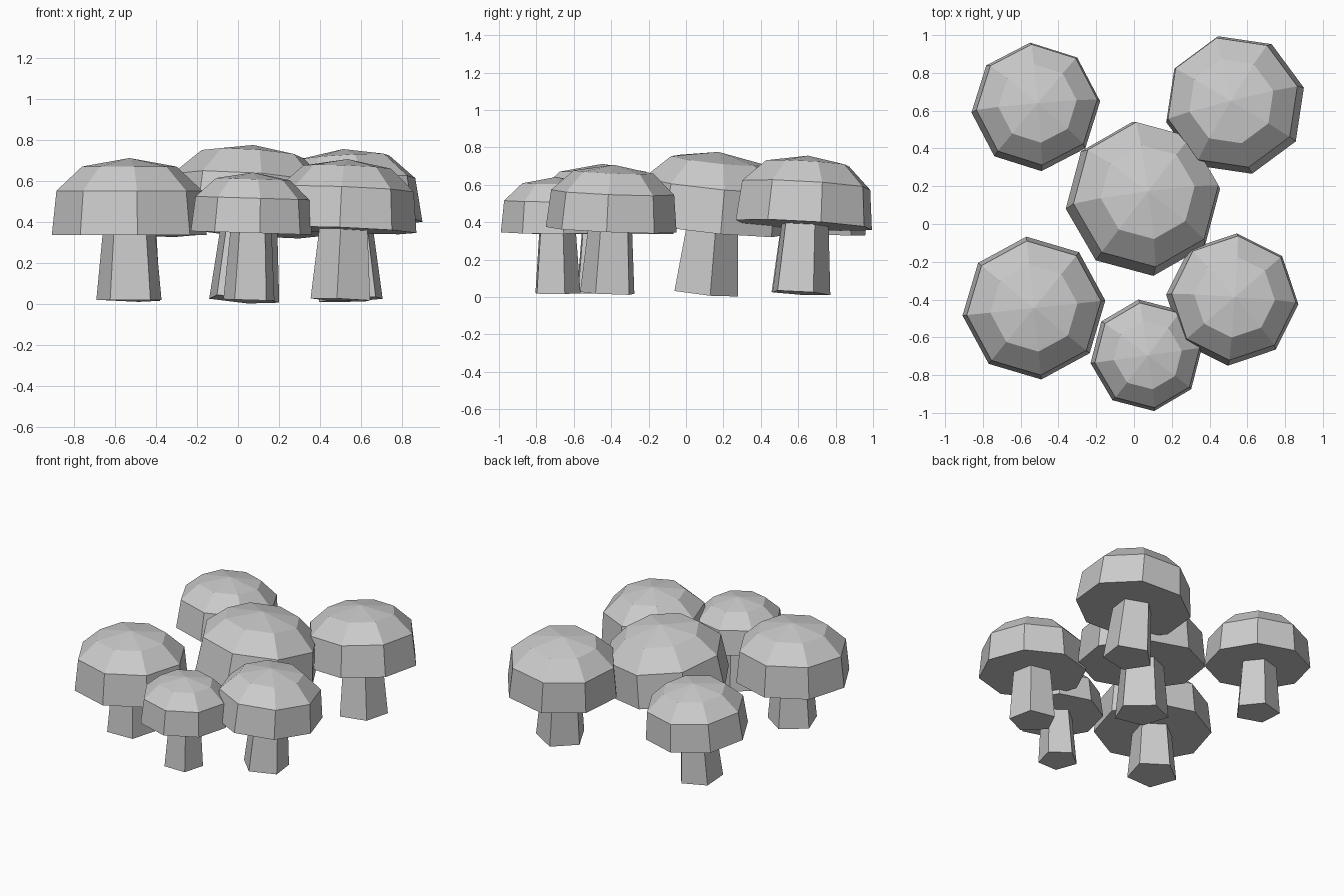
import bpy, bmesh, math
from mathutils import Vector, Matrix

cube = bpy.data.objects.get("Cube")
if cube:
    bpy.data.objects.remove(cube, do_unlink=True)

grey = bpy.data.materials.new("plain_grey")
grey.use_nodes = True
colour = (0.6, 0.6, 0.6, 1)
grey.diffuse_color = colour
grey.node_tree.nodes["Principled BSDF"].inputs["Base Color"].default_value = colour

# Cap outline from rim to shoulder: radius and height, relative to the cap radius
CAP_PROFILE = [(1, 0), (0.94, 0.57), (0.61, 0.88)]
CAP_TOP = 0.99
STEM_BOTTOM, STEM_TOP = 0.44, 0.355


def ring(bm, radius, z, sides, angle):
    """Regular ring of vertices."""
    turns = [math.radians(angle + 360 * i / sides) for i in range(sides)]
    return [bm.verts.new((radius * math.cos(t), radius * math.sin(t), z)) for t in turns]


def bridge(bm, low, high):
    n = len(low)
    for i in range(n):
        j = (i + 1) % n
        bm.faces.new((low[i], low[j], high[j], high[i]))


def finish(bm, name, matrix):
    bmesh.ops.recalc_face_normals(bm, faces=bm.faces)
    mesh = bpy.data.meshes.new(name)
    bm.to_mesh(mesh)
    bm.free()
    mesh.materials.append(grey)
    obj = bpy.data.objects.new(name, mesh)
    obj.matrix_world = matrix
    bpy.context.collection.objects.link(obj)


def mushroom(name, x, y, rim, radius, cap_angle, stem_angle, slope):
    # The whole mushroom leans along the normal of its sloping rim
    normal = Vector((-slope[0], -slope[1], 1)).normalized()
    lean = Vector((0, 0, 1)).rotation_difference(normal).to_matrix().to_4x4()
    matrix = Matrix.Translation((x, y, rim)) @ lean

    # Eight-sided faceted cap with a flat underside
    bm = bmesh.new()
    rings = [ring(bm, r * radius, z * radius, 8, cap_angle) for r, z in CAP_PROFILE]
    bm.faces.new(rings[0])
    for low, high in zip(rings, rings[1:]):
        bridge(bm, low, high)
    apex = bm.verts.new((0, 0, CAP_TOP * radius))
    for i in range(8):
        bm.faces.new((rings[-1][i], rings[-1][(i + 1) % 8], apex))
    finish(bm, name + "_cap", matrix)

    # Five-sided tapering stem
    bm = bmesh.new()
    foot = ring(bm, STEM_BOTTOM * radius, 0.02 - rim, 5, stem_angle)
    top = ring(bm, STEM_TOP * radius, 0.01, 5, stem_angle)
    bridge(bm, foot, top)
    bm.faces.new(foot)
    bm.faces.new(top)
    finish(bm, name + "_stem", matrix)


mushroom("centre", 0.047, 0.133, 0.37, 0.413, 7.5, 10, (-0.07, -0.1))
mushroom("front_right", -0.53, -0.445, 0.336, 0.38, 6, 20, (0, 0))
mushroom("back_right", -0.52, 0.62, 0.35, 0.342, 5, 0, (-0.03, -0.06))
mushroom("back_left", 0.535, 0.63, 0.385, 0.376, 14, 26, (0.06, -0.06))
mushroom("front_left", 0.52, -0.4, 0.36, 0.351, 41, 45, (-0.04, -0.04))
mushroom("front_small", 0.065, -0.695, 0.347, 0.298, 8, 21, (-0.03, 0))
